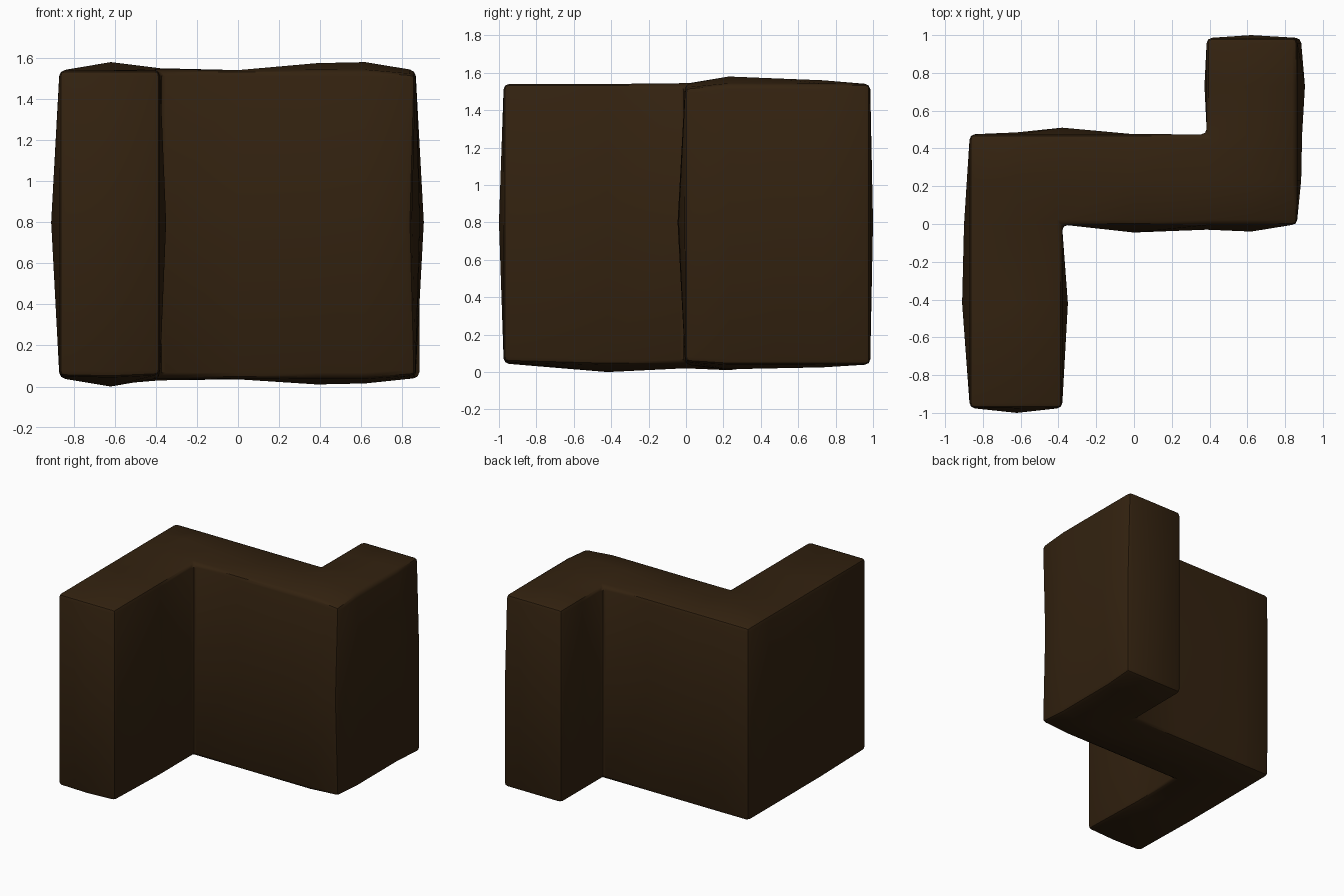
import bpy, bmesh, math

if "Cube" in bpy.data.objects:
    bpy.data.objects.remove(bpy.data.objects["Cube"])

# Plan grid of the zigzag block
XS = [-0.87, -0.62, -0.38, 0.0, 0.385, 0.62, 0.865]
YS = [-0.975, -0.42, -0.005, 0.23, 0.475, 0.73, 0.985]
cells = ({(i, j) for i in (0, 1) for j in (0, 1)}
         | {(i, j) for i in range(6) for j in (2, 3)}
         | {(i, j) for i in (4, 5) for j in (4, 5)})

# Outward swelling of the walls at mid height
bulge = {(0, 1): (-.04, 0), (0, 2): (-.03, 0), (0, 3): (-.015, 0),
         (2, 1): (.03, 0), (1, 0): (0, -.025), (3, 2): (0, -.04),
         (4, 2): (0, -.025), (5, 2): (0, -.035), (6, 3): (.02, 0),
         (6, 4): (.025, 0), (6, 5): (.04, 0), (5, 6): (0, .015),
         (4, 5): (-.012, 0), (2, 4): (0, .035), (1, 4): (0, .01),
         (6, 2): (-.02, 0), (6, 6): (.02, 0)}
# Uneven heights of the top and bottom
top_z = {(1, 3): 1.58, (2, 3): 1.55, (3, 3): 1.535, (4, 3): 1.575,
         (5, 3): 1.58, (5, 4): 1.57, (5, 5): 1.56, (6, 2): 1.52}
bottom_z = {(1, 1): .0, (1, 3): .01, (2, 3): .03, (3, 3): .035,
            (4, 3): .01, (5, 3): .015, (1, 2): .02, (5, 4): .02,
            (5, 5): .025, (0, 0): .05, (2, 0): .055, (1, 0): .045,
            (6, 2): .055}

bm = bmesh.new()
verts = {}


def vert(i, j, k):
    if (i, j, k) not in verts:
        dx, dy = bulge.get((i, j), (0, 0)) if k == 1 else (0, 0)
        if k == 0 and (i, j) == (6, 6):
            dx = .02
        z = (bottom_z.get((i, j), .04), .8, top_z.get((i, j), 1.54))[k]
        verts[i, j, k] = bm.verts.new((XS[i] + dx, YS[j] + dy, z))
    return verts[i, j, k]


# Caps, and walls wherever a cell has no neighbour
for i, j in sorted(cells):
    ring = [(i, j), (i + 1, j), (i + 1, j + 1), (i, j + 1)]
    bm.faces.new([vert(*p, 2) for p in ring])
    bm.faces.new([vert(*p, 0) for p in reversed(ring)])
    for n, (di, dj) in enumerate([(0, -1), (1, 0), (0, 1), (-1, 0)]):
        if (i + di, j + dj) not in cells:
            a, b = ring[n], ring[(n + 1) % 4]
            for k in (0, 1):
                bm.faces.new([vert(*a, k), vert(*b, k),
                              vert(*b, k + 1), vert(*a, k + 1)])

# Rounded edges
bm.normal_update()
sharp = [e for e in bm.edges if e.calc_face_angle(0) > math.radians(45)]
bmesh.ops.bevel(bm, geom=sharp, offset=.028, segments=2, profile=.5,
                affect='EDGES', clamp_overlap=True)
bmesh.ops.recalc_face_normals(bm, faces=bm.faces[:])

mesh = bpy.data.meshes.new("zigzag_block")
bm.to_mesh(mesh)
bm.free()
block = bpy.data.objects.new("zigzag_block", mesh)
bpy.context.collection.objects.link(block)

mat = bpy.data.materials.new("dark_brown")
mat.diffuse_color = (0.033, 0.016, 0.005, 1)
mat.use_nodes = True
mat.node_tree.nodes["Principled BSDF"].inputs["Base Color"].default_value = mat.diffuse_color
mesh.materials.append(mat)

bpy.context.view_layer.objects.active = block
block.select_set(True)
bpy.ops.object.shade_smooth_by_angle(angle=math.radians(40))
